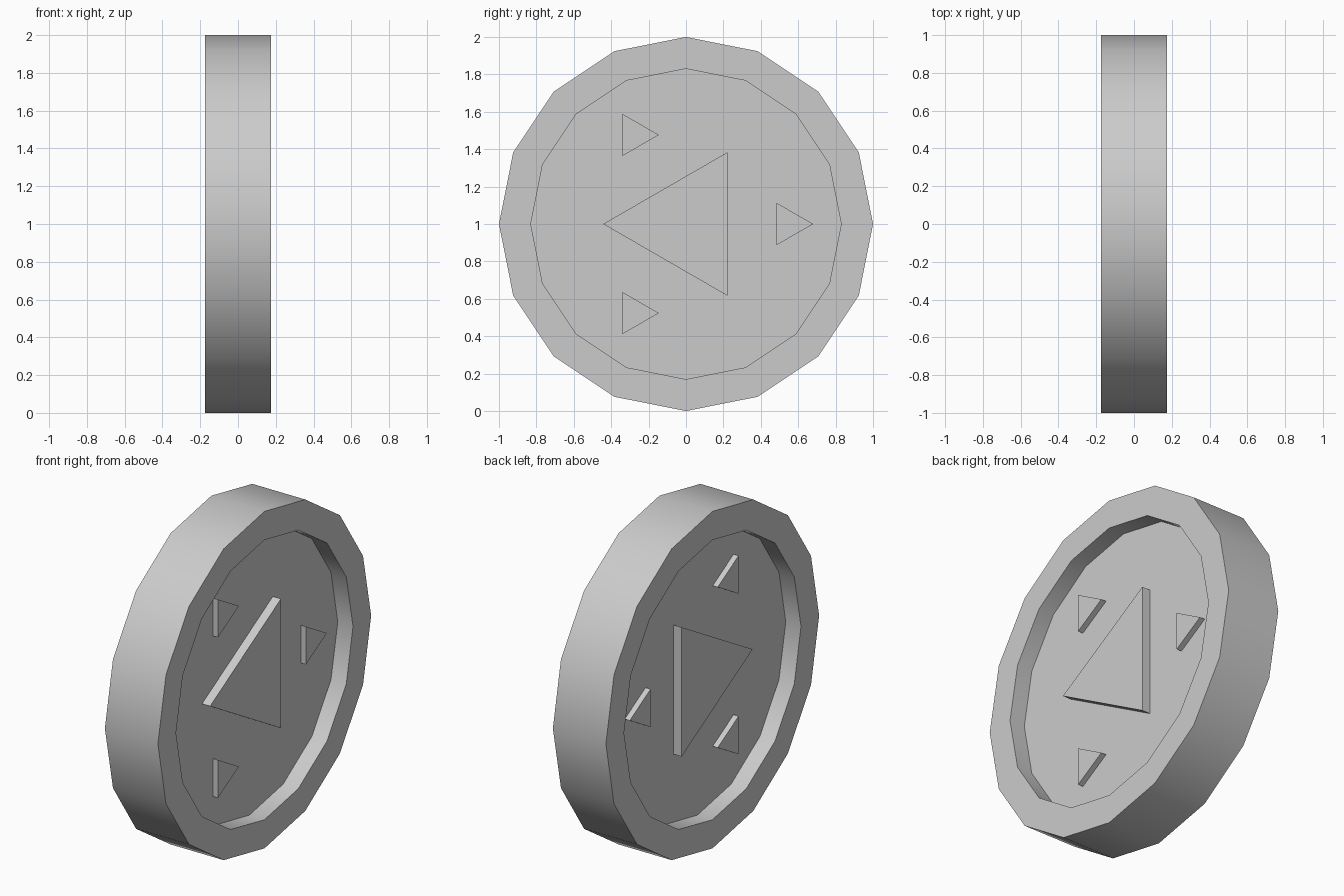
import bpy
import bmesh
import math

if "Cube" in bpy.data.objects:
    bpy.data.objects.remove(bpy.data.objects["Cube"], do_unlink=True)

HALF = 0.174    # half thickness of the coin
FLOOR = 0.074   # distance of the recessed floor from the mid plane

grey = bpy.data.materials.new("plain grey")
grey.use_nodes = True
colour = (0.6, 0.6, 0.6, 1.0)
grey.diffuse_color = colour
grey.node_tree.nodes["Principled BSDF"].inputs["Base Color"].default_value = colour


def loft(name, sides, rings, centre=(0.0, 1.0), turn=0.0):
    """Join regular polygons (x, radius) along the x axis and cap both ends."""
    bm = bmesh.new()
    loops = []
    for x, radius in rings:
        loop = []
        for i in range(sides):
            a = turn + 2 * math.pi * i / sides
            loop.append(bm.verts.new((x, centre[0] + radius * math.cos(a),
                                      centre[1] + radius * math.sin(a))))
        loops.append(loop)
    for a, b in zip(loops, loops[1:]):
        for i in range(sides):
            j = (i + 1) % sides
            bm.faces.new((a[i], a[j], b[j], b[i]))
    bm.faces.new(loops[0])
    bm.faces.new(loops[-1])
    bmesh.ops.recalc_face_normals(bm, faces=bm.faces)
    mesh = bpy.data.meshes.new(name)
    bm.to_mesh(mesh)
    bm.free()
    mesh.materials.append(grey)
    obj = bpy.data.objects.new(name, mesh)
    bpy.context.collection.objects.link(obj)
    return obj


# Coin body: raised rim around a sunken floor on both faces
body = loft("coin_body", 16, [(-FLOOR, 0.83), (-HALF, 0.83), (-HALF, 1.0),
                              (HALF, 1.0), (HALF, 0.83), (FLOOR, 0.83)])
bpy.ops.object.select_all(action='DESELECT')
body.select_set(True)
bpy.context.view_layer.objects.active = body
bpy.ops.object.shade_smooth_by_angle(angle=math.radians(30))

# Raised triangles, the same on both faces
for side, label in ((1, "left"), (-1, "right")):
    base = side * (FLOOR - 0.01)
    top = side * (FLOOR + 0.053)
    loft(f"large_triangle_{label}", 3, [(base, 0.443), (top, 0.443)], turn=math.pi)
    top = side * (FLOOR + 0.033)
    for k in range(3):
        a = 2 * math.pi * k / 3
        centre = (0.55 * math.cos(a), 1 + 0.55 * math.sin(a))
        loft(f"small_triangle_{label}_{k + 1}", 3, [(base, 0.13), (top, 0.13)], centre)
